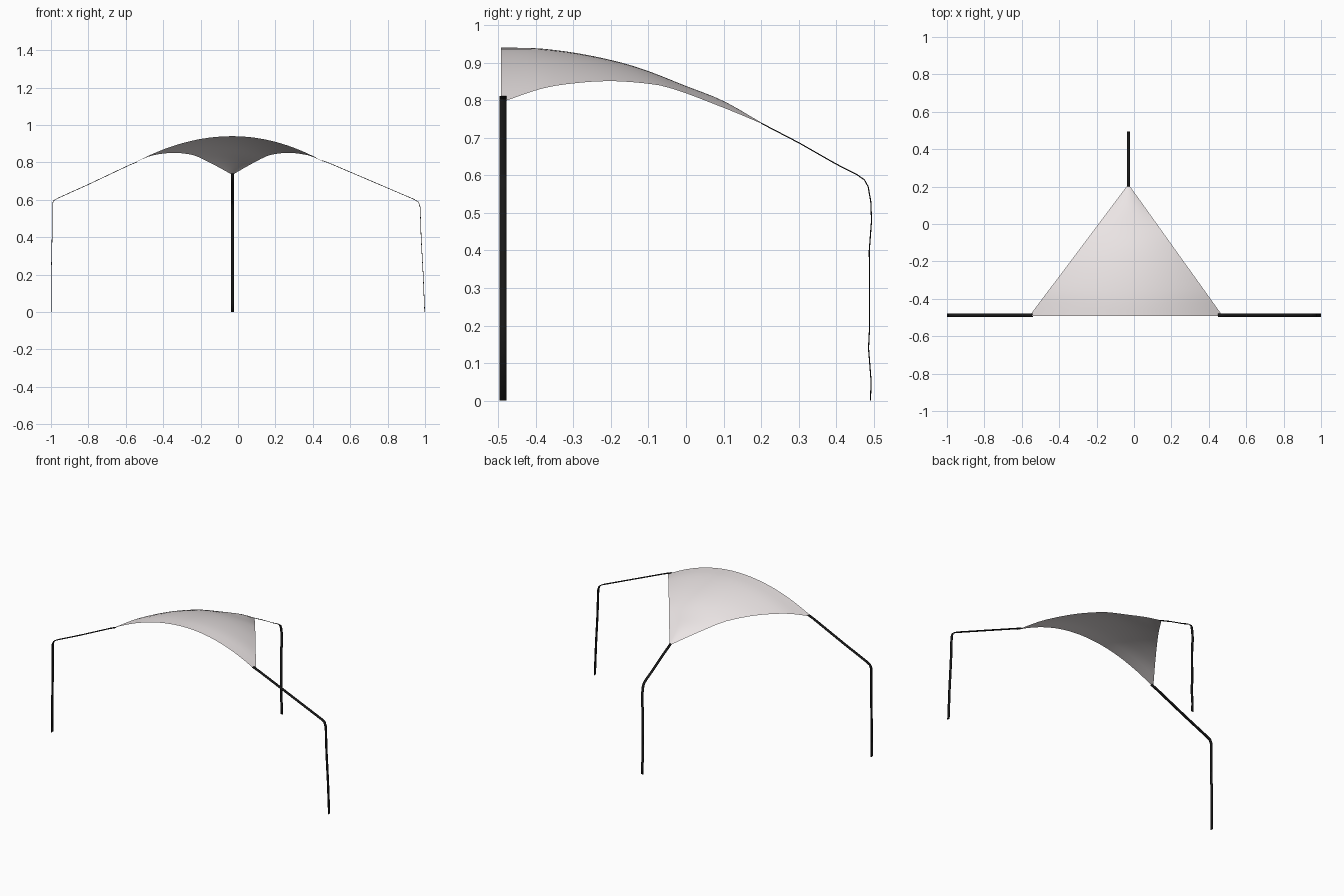
import bpy
from mathutils import Vector

if "Cube" in bpy.data.objects:
    bpy.data.objects.remove(bpy.data.objects["Cube"])


def material(name, color):
    m = bpy.data.materials.new(name)
    m.diffuse_color = color
    m.use_nodes = True
    m.node_tree.nodes["Principled BSDF"].inputs["Base Color"].default_value = m.diffuse_color
    return m


fabric = material("fabric", (0.83, 0.78, 0.78, 1))
black = material("black_webbing", (0.01, 0.01, 0.01, 1))


def make(name, verts, faces, mat):
    me = bpy.data.meshes.new(name)
    me.from_pydata(verts, [], faces)
    ob = bpy.data.objects.new(name, me)
    bpy.context.collection.objects.link(ob)
    me.materials.append(mat)
    for p in me.polygons:
        p.use_smooth = True
    return ob


def curve(points, t):
    # smooth interpolation through (t, value) pairs
    n = len(points)
    for i in range(n - 1):
        (a, p), (b, q) = points[i], points[i + 1]
        if t <= b or i == n - 2:
            def slope(k):
                lo, hi = points[max(k - 1, 0)], points[min(k + 1, n - 1)]
                return (hi[1] - lo[1]) / (hi[0] - lo[0])
            h, s = b - a, (t - a) / (b - a)
            return ((2*s**3 - 3*s**2 + 1) * p + (s**3 - 2*s**2 + s) * h * slope(i)
                    + (3*s**2 - 2*s**3) * q + (s**3 - s**2) * h * slope(i + 1))


# Canopy: triangular sheet arched across its width
ridge = [(-0.49, 0.94), (-0.39, 0.938), (-0.26, 0.92), (-0.13, 0.888),
         (0.0, 0.838), (0.1, 0.798), (0.213, 0.733)]
hem = [(-0.49, 0.795), (-0.38, 0.832), (-0.28, 0.847), (-0.2, 0.851),
       (-0.13, 0.847), (-0.05, 0.835), (0.1, 0.78), (0.213, 0.733)]
ROWS, COLS = 20, 24
verts, faces = [], []
for r in range(ROWS):
    t = r / ROWS
    y = -0.493 + 0.706 * t
    top, low = curve(ridge, y), curve(hem, y)
    for c in range(COLS + 1):
        u = -1 + 2 * c / COLS
        half = (0.505 if u > 0 else 0.53) * (1 - t)
        verts.append((-0.03 + u * half, y, top - (top - low) * u * u))
verts.append((-0.03, 0.213, 0.733))
W = COLS + 1
for r in range(ROWS - 1):
    for c in range(COLS):
        i = r * W + c
        faces.append((i, i + 1, i + W + 1, i + W))
tip = len(verts) - 1
faces += [((ROWS - 1) * W + c, (ROWS - 1) * W + c + 1, tip) for c in range(COLS)]
make("canopy", verts, faces, fabric)


# Straps: flat ribbons following a bent path
def strap(name, path, offset):
    offset = Vector(offset)
    v = []
    for p in path:
        v += [Vector(p) - offset, Vector(p) + offset]
    f = [(2*i, 2*i + 1, 2*i + 3, 2*i + 2) for i in range(len(path) - 1)]
    ob = make(name, v, f, black)
    s = ob.modifiers.new("thickness", "SOLIDIFY")
    s.thickness = 0.003
    s.offset = 0


Y = -0.487
left = [(-0.54, 0.802), (-0.58, 0.786), (-0.8, 0.682), (-0.96, 0.61), (-0.985, 0.596),
        (-0.994, 0.575), (-0.994, 0.4), (-0.998, 0.22), (-0.998, 0)]
right = [(0.45, 0.81), (0.49, 0.795), (0.72, 0.697), (0.94, 0.603), (0.965, 0.588),
         (0.974, 0.56), (0.979, 0.4), (0.99, 0.2), (0.998, 0)]
back = [(0.2, 0.739), (0.3, 0.687), (0.4, 0.63), (0.455, 0.602), (0.475, 0.588),
        (0.485, 0.57), (0.492, 0.53), (0.494, 0.48), (0.488, 0.4), (0.489, 0.2),
        (0.486, 0.14), (0.493, 0.05), (0.491, 0)]
strap("left_strap", [(x, Y, z) for x, z in left], (0, 0.0095, 0))
strap("right_strap", [(x, Y, z) for x, z in right], (0, 0.0095, 0))
strap("back_strap", [(-0.03, y, z) for y, z in back], (0.008, 0, 0))
